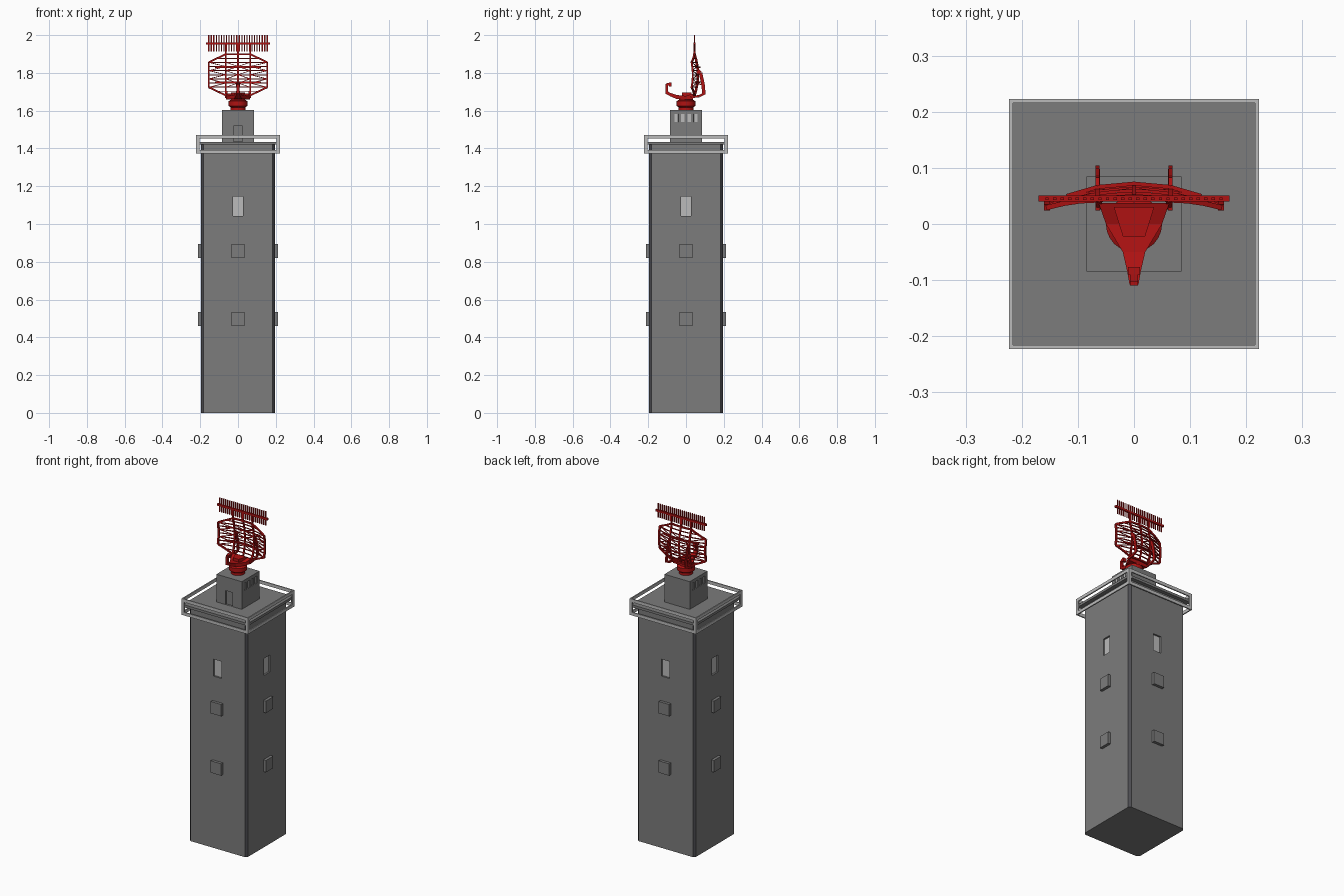
import bpy, bmesh, math
from mathutils import Vector, Matrix

if "Cube" in bpy.data.objects:
    bpy.data.objects.remove(bpy.data.objects["Cube"])


def material(name, rgb):
    m = bpy.data.materials.new(name)
    m.use_nodes = True
    m.diffuse_color = (*rgb, 1)
    m.node_tree.nodes["Principled BSDF"].inputs["Base Color"].default_value = (*rgb, 1)
    return m


GREY = material("concrete grey", (0.2, 0.2, 0.2))
DARK = material("dark corner grey", (0.07, 0.07, 0.08))
LIGHT = material("light grey", (0.5, 0.5, 0.5))
RED = material("radar red", (0.43, 0.006, 0.006))


def finish(name, bm, *mats):
    bmesh.ops.recalc_face_normals(bm, faces=bm.faces)
    mesh = bpy.data.meshes.new(name)
    bm.to_mesh(mesh)
    bm.free()
    for m in mats:
        mesh.materials.append(m)
    ob = bpy.data.objects.new(name, mesh)
    bpy.context.collection.objects.link(ob)
    return ob


def add_box(bm, lo, hi):
    lo, hi = Vector(lo), Vector(hi)
    bmesh.ops.create_cube(bm, size=1, matrix=Matrix.Translation((lo + hi) / 2)
                          @ Matrix.Diagonal((*(hi - lo), 1)))


def add_bar(bm, p, q, w, d=None):
    p, q = Vector(p), Vector(q)
    v = q - p
    bmesh.ops.create_cube(bm, size=1, matrix=Matrix.Translation((p + q) / 2)
                          @ v.to_track_quat('Z', 'Y').to_matrix().to_4x4()
                          @ Matrix.Diagonal((w, d or w, v.length, 1)))


def add_path(bm, points, w, d=None):
    for p, q in zip(points, points[1:]):
        add_bar(bm, p, q, w, d)


def recess(bm, side, centre, half, z0, z1, depth, mat):
    """Cut a rectangle into the wall facing `side` and push it inwards."""
    side = Vector(side)
    across = Vector((-side.y, side.x, 0))
    for co, no in ((across * (centre - half), across), (across * (centre + half), across),
                   (Vector((0, 0, z0)), Vector((0, 0, 1))), (Vector((0, 0, z1)), Vector((0, 0, 1)))):
        wall = [f for f in bm.faces if f.normal.dot(side) > 0.99]
        geom = set(wall) | {e for f in wall for e in f.edges} | {v for f in wall for v in f.verts}
        bmesh.ops.bisect_plane(bm, geom=list(geom), plane_co=co, plane_no=no, dist=1e-5)
        bm.normal_update()
    pane = [f for f in bm.faces if f.normal.dot(side) > 0.99
            and abs(f.calc_center_median().dot(across) - centre) < half
            and z0 < f.calc_center_median().z < z1]
    bmesh.ops.inset_individual(bm, faces=pane, thickness=0.0004, depth=-depth)
    for f in pane:
        f.material_index = mat
    bm.normal_update()


SIDES = [(0, -1, 0), (1, 0, 0), (0, 1, 0), (-1, 0, 0)]

# Tower shaft with dark chamfered corners and recessed windows
bm = bmesh.new()
add_box(bm, (-0.195, -0.195, 0), (0.195, 0.195, 1.43))
upright = [e for e in bm.edges if abs(e.verts[0].co.z - e.verts[1].co.z) > 1]
bmesh.ops.bevel(bm, geom=upright, offset=0.013, segments=1, affect='EDGES')
bm.normal_update()
for f in bm.faces:
    f.material_index = int(abs(f.normal.x * f.normal.y) > 0.1)
for s in SIDES:
    recess(bm, s, 0, 0.027, 1.042, 1.145, 0.01, 2)
finish("tower_shaft", bm, GREY, DARK, LIGHT)

# Wall boxes, two on each side
bm = bmesh.new()
for i in range(4):
    for z in (0.497, 0.857):
        start = len(bm.verts)
        add_box(bm, (-0.035, -0.212, z - 0.036), (0.035, -0.19, z + 0.036))
        bm.verts.ensure_lookup_table()
        bmesh.ops.rotate(bm, verts=bm.verts[start:], cent=(0, 0, 0),
                         matrix=Matrix.Rotation(i * math.pi / 2, 3, 'Z'))
finish("wall_boxes", bm, GREY)

# Deck
bm = bmesh.new()
add_box(bm, (-0.218, -0.218, 1.42), (0.218, 0.218, 1.435))
finish("deck", bm, GREY)

# Railing: one open frame per side
bm = bmesh.new()
for i in range(4):
    start = len(bm.verts)
    for z in (1.373, 1.453):
        add_box(bm, (-0.223, -0.223, z), (0.223, -0.216, z + 0.019))
    for x in (-0.223, 0.205):
        add_box(bm, (x, -0.223, 1.392), (x + 0.018, -0.216, 1.453))
    bm.verts.ensure_lookup_table()
    bmesh.ops.rotate(bm, verts=bm.verts[start:], cent=(0, 0, 0),
                     matrix=Matrix.Rotation(i * math.pi / 2, 3, 'Z'))
finish("railing", bm, LIGHT)

# Roof cabin with a door in front and four windows on each flank
bm = bmesh.new()
add_box(bm, (-0.085, -0.085, 1.43), (0.085, 0.085, 1.603))
bm.normal_update()
recess(bm, (0, -1, 0), 0, 0.024, 1.436, 1.52, 0.008, 0)
for s in (SIDES[1], SIDES[3]):
    for k in range(4):
        recess(bm, s, -0.051 + 0.034 * k, 0.01, 1.54, 1.583, 0.006, 1)
finish("roof_cabin", bm, GREY, LIGHT)

# Round pedestal
bm = bmesh.new()
profile = [(0, 1.6), (0.04, 1.6), (0.04, 1.618), (0.05, 1.626), (0.05, 1.65), (0.038, 1.657),
           (0.038, 1.668), (0, 1.668)]
verts = [bm.verts.new((r, 0, z)) for r, z in profile]
edges = [bm.edges.new(pair) for pair in zip(verts, verts[1:])]
bmesh.ops.spin(bm, geom=verts + edges, cent=(0, 0, 0), axis=(0, 0, 1),
               angle=math.tau, steps=24)
bmesh.ops.remove_doubles(bm, verts=bm.verts, dist=1e-5)
pedestal = finish("pedestal", bm, RED)
bpy.context.view_layer.objects.active = pedestal
pedestal.select_set(True)
bpy.ops.object.shade_smooth_by_angle(angle=math.radians(30))

# Turntable body tapering into the feed arm: y, half width, bottom, top
bm = bmesh.new()
rings = []
for y, w, z0, z1 in [(-0.108, 0.008, 1.69, 1.71), (-0.085, 0.012, 1.677, 1.695),
                     (-0.05, 0.02, 1.662, 1.683), (0, 0.05, 1.66, 1.678),
                     (0.037, 0.063, 1.66, 1.69)]:
    rings.append([bm.verts.new(c) for c in ((-w, y, z0), (w, y, z0), (w, y, z1), (-w, y, z1))])
for a, b in zip(rings, rings[1:]):
    for i in range(4):
        j = (i + 1) % 4
        bm.faces.new((a[i], a[j], b[j], b[i]))
bm.faces.new(rings[0])
bm.faces.new(rings[-1])
finish("turntable", bm, RED)

# Raised housing on the turntable
bm = bmesh.new()
add_box(bm, (-0.036, -0.022, 1.67), (0.036, 0.03, 1.697))
for v in bm.verts:
    if v.co.y < 0:
        v.co.x *= 0.55
finish("housing", bm, RED)

# Feed horn
bm = bmesh.new()
add_path(bm, [(0, -0.101, 1.695), (0, -0.103, 1.74), (0, -0.088, 1.741)], 0.014)
add_box(bm, (-0.011, -0.09, 1.727), (0.011, -0.077, 1.748))
finish("feed_horn", bm, RED)

# Curved lattice reflector
ZMID, HALF_Z, HALF_X, FLAT = 1.79, 0.109, 0.155, 0.065


def dish(x, z):
    return Vector((x, 0.066 - 0.03 * (x / HALF_X) ** 2 - 0.018 * ((z - ZMID) / HALF_Z) ** 2, z))


def half_width(z):
    t = max(0, (abs(z - ZMID) - 0.066) / (HALF_Z - 0.066))
    return HALF_X + (FLAT - HALF_X) * t


def half_height(x):
    t = max(0, (abs(x) - FLAT) / (HALF_X - FLAT))
    return HALF_Z + (0.066 - HALF_Z) * t


bm = bmesh.new()
rows = [ZMID + HALF_Z * (k / 5) for k in range(-5, 6)]
for z in rows:
    w = half_width(z)
    add_path(bm, [dish(w * k / 5, z) for k in range(-5, 6)], 0.005 if abs(z - ZMID) < 0.1 else 0.009)
for x, t in ((0, 0.008), (FLAT, 0.009), (HALF_X, 0.01)):
    for s in ((-1, 1) if x else (1,)):
        h = half_height(x)
        add_path(bm, [dish(s * x, ZMID + h * k / 4) for k in range(-4, 5)], t)
for s in (-1, 1):
    for e in (-1, 1):
        add_path(bm, [dish(s * (FLAT + 0.09 * k / 3),
                           ZMID + e * half_height(FLAT + 0.09 * k / 3)) for k in range(4)], 0.009)
    # Zigzag bracing
    for a, b in ((0, FLAT), (FLAT, HALF_X)):
        add_path(bm, [dish(s * (a if k % 2 else b), ZMID + 0.022 * (k - 3)) for k in range(7)], 0.0035)
# Rear truss
for z in (1.75, 1.83):
    add_path(bm, [(-0.12, 0.05, z), (-FLAT, 0.066, z), (0, 0.072, z), (FLAT, 0.066, z),
                  (0.12, 0.05, z)], 0.007)
finish("reflector", bm, RED)

# Rear support struts
bm = bmesh.new()
for x in (-FLAT, FLAT):
    add_path(bm, [(x, 0.025, 1.672), (x, 0.07, 1.677), (x, 0.095, 1.69)], 0.008, 0.012)
    add_path(bm, [(x, 0.095, 1.685), (x, 0.09, 1.74), (x, 0.077, 1.8), (x, 0.058, 1.815)], 0.007, 0.018)
    add_bar(bm, (x, 0.06, 1.745), (x, 0.092, 1.735), 0.006)
    add_bar(bm, (x * 0.95, 0.03, 1.67), (x * 0.95, 0.048, 1.7), 0.01)
finish("support_struts", bm, RED)

# Upper bar antenna with its comb of elements
bm = bmesh.new()
add_box(bm, (-0.17, 0.04, 1.949), (0.17, 0.051, 1.961))
for k in range(24):
    x = -0.155 + 0.31 * k / 23
    add_box(bm, (x - 0.003, 0.043, 1.914), (x + 0.003, 0.047, 2.0))
for x in (-FLAT, 0, FLAT):
    add_box(bm, (x - 0.004, 0.041, 1.89), (x + 0.004, 0.05, 1.95))
finish("bar_antenna", bm, RED)
